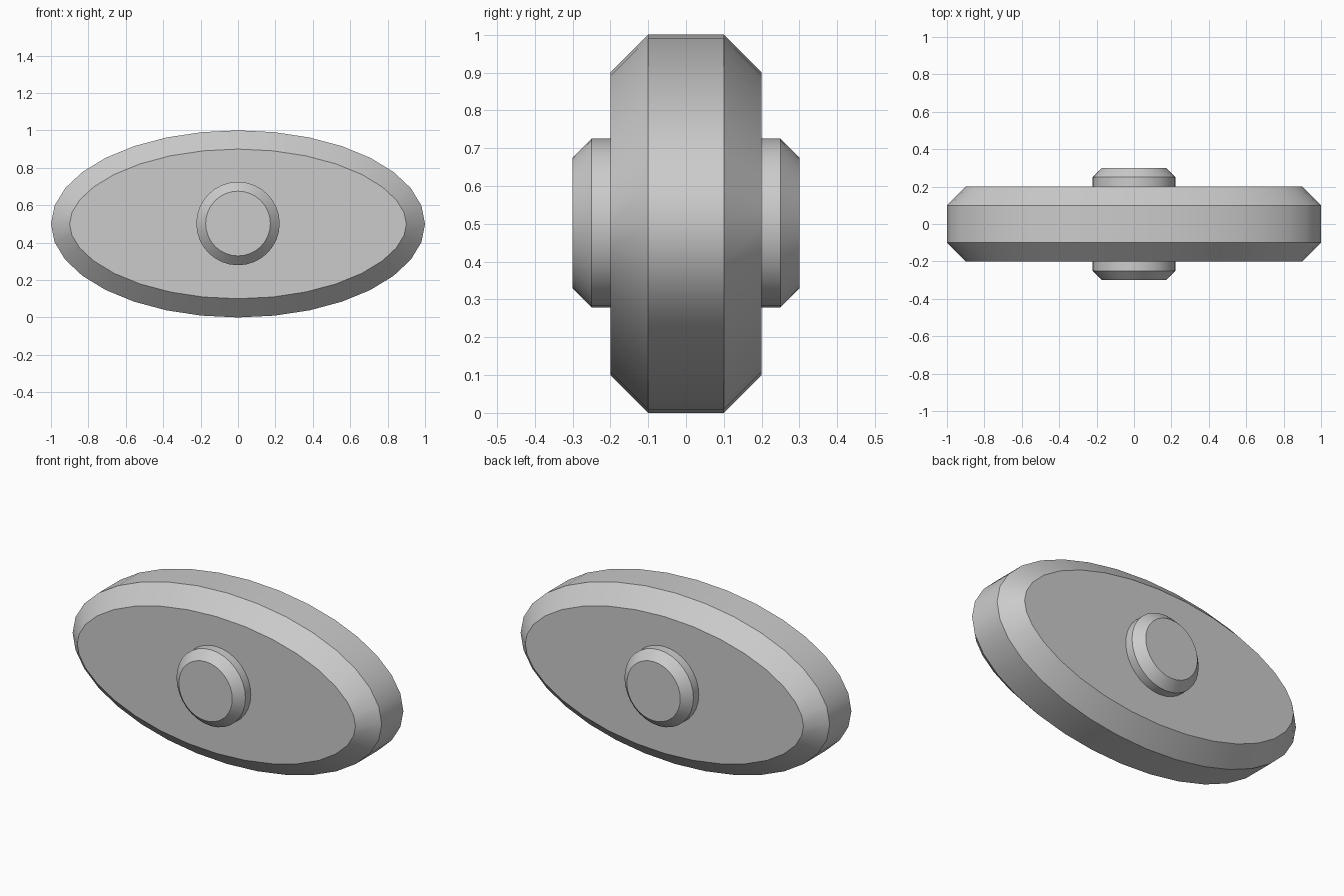
import bpy, bmesh, math

if "Cube" in bpy.data.objects:
    bpy.data.objects.remove(bpy.data.objects["Cube"])

CENTRE_Z = 0.5


def bevelled_plate(name, a, b, half_depth, bevel, sides, cz):
    """Elliptical plate facing -y, with an even chamfer on both rims."""
    bm = bmesh.new()
    rings = []
    for y, inset in ((-half_depth, bevel), (-half_depth + bevel, 0),
                     (half_depth - bevel, 0), (half_depth, bevel)):
        ring = []
        for i in range(sides):
            t = 2 * math.pi * i / sides
            nx, nz = b * math.cos(t), a * math.sin(t)
            n = math.hypot(nx, nz)
            x = a * math.cos(t) - inset * nx / n
            z = b * math.sin(t) - inset * nz / n
            ring.append(bm.verts.new((x, y, cz + z)))
        rings.append(ring)
    for r0, r1 in zip(rings, rings[1:]):
        for i in range(sides):
            j = (i + 1) % sides
            bm.faces.new((r0[i], r0[j], r1[j], r1[i]))
    bm.faces.new(rings[0])
    bm.faces.new(rings[-1][::-1])
    bmesh.ops.recalc_face_normals(bm, faces=bm.faces)
    mesh = bpy.data.meshes.new(name)
    bm.to_mesh(mesh)
    bm.free()
    obj = bpy.data.objects.new(name, mesh)
    bpy.context.collection.objects.link(obj)
    bpy.ops.object.select_all(action='DESELECT')
    obj.select_set(True)
    bpy.context.view_layer.objects.active = obj
    bpy.ops.object.shade_smooth_by_angle(angle=math.radians(30))
    return obj


# Large oval body
bevelled_plate("oval_body", 1.0, 0.5, 0.2, 0.1, 32, CENTRE_Z)
# Round hub passing through the body, showing on both faces
bevelled_plate("centre_hub", 0.223, 0.223, 0.3, 0.05, 32, CENTRE_Z + 0.002)
